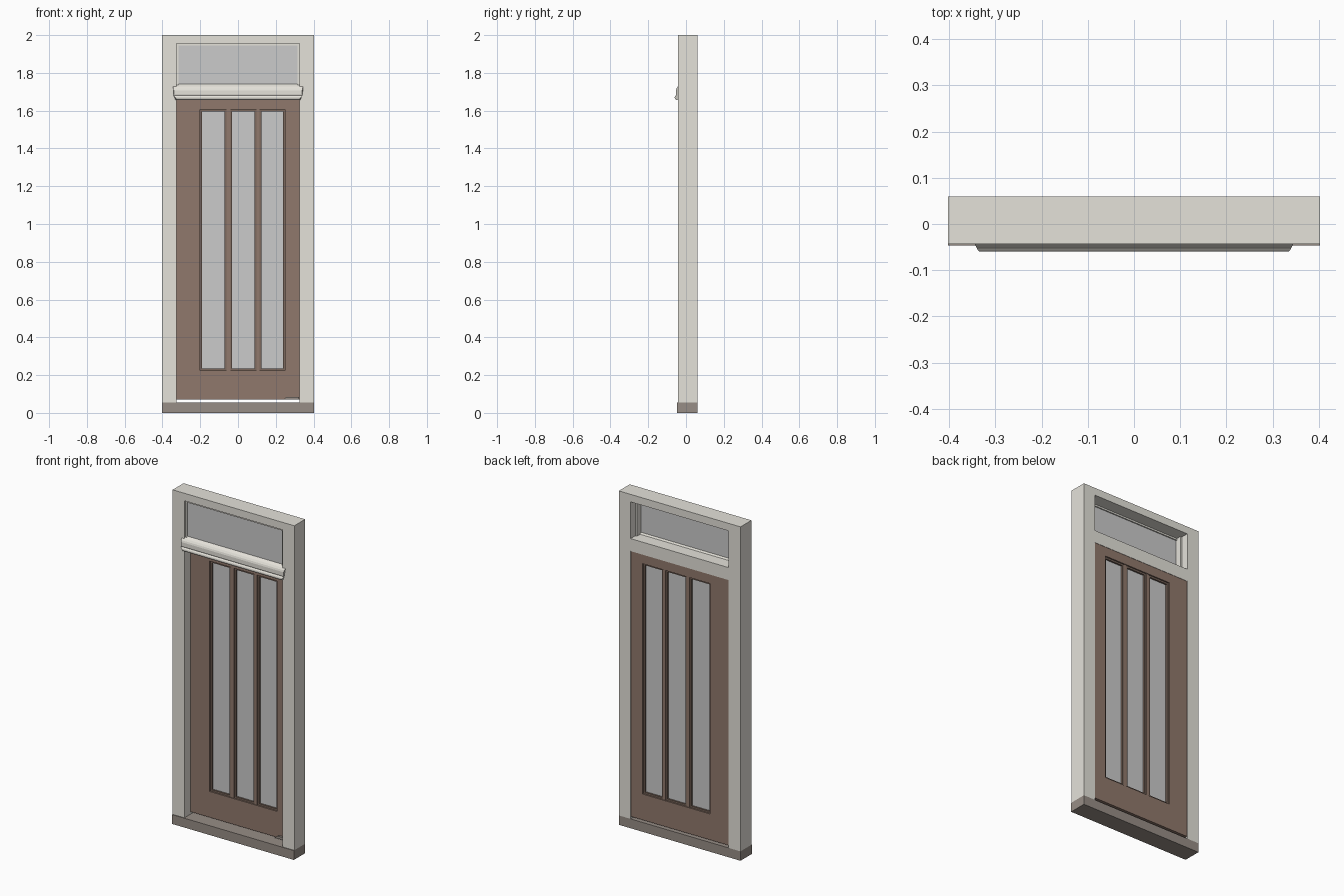
import bpy, bmesh, math
from mathutils import Vector

if "Cube" in bpy.data.objects:
    bpy.data.objects.remove(bpy.data.objects["Cube"])


def material(name, rgb):
    m = bpy.data.materials.new(name)
    m.diffuse_color = (*rgb, 1)
    m.use_nodes = True
    m.node_tree.nodes["Principled BSDF"].inputs["Base Color"].default_value = m.diffuse_color
    return m


PAINT = material("stone_paint", (0.78, 0.76, 0.70))
WOOD = material("dark_wood", (0.28, 0.19, 0.15))
BEAD = material("bead_wood", (0.20, 0.14, 0.11))
SILL = material("sill_stone", (0.31, 0.27, 0.24))
FRONT, BACK = -0.043, 0.06


def finish(name, bm, mat):
    bmesh.ops.recalc_face_normals(bm, faces=bm.faces)
    me = bpy.data.meshes.new(name)
    bm.to_mesh(me)
    bm.free()
    ob = bpy.data.objects.new(name, me)
    bpy.context.collection.objects.link(ob)
    if mat:
        me.materials.append(mat)
    return ob


def box(name, x, y, z, mat=None):
    bm = bmesh.new()
    bmesh.ops.create_cube(bm, size=1)
    for v in bm.verts:
        v.co = Vector([(r[0] + r[1]) / 2 + c * (r[1] - r[0]) for c, r in zip(v.co, (x, y, z))])
    return finish(name, bm, mat)


def extrude_x(name, profile, half, mat, taper=lambda y, z: 0):
    # (y, z) profile run along x, with optional end taper
    bm = bmesh.new()
    ends = [[bm.verts.new((s * (half - taper(y, z)), y, z)) for y, z in profile] for s in (-1, 1)]
    bm.faces.new(ends[0])
    bm.faces.new(ends[1][::-1])
    n = len(profile)
    for i in range(n):
        j = (i + 1) % n
        bm.faces.new((ends[0][i], ends[0][j], ends[1][j], ends[1][i]))
    return finish(name, bm, mat)


def ring(name, x, y, z, w, mat):
    # rectangular frame, w = member width
    bm = bmesh.new()
    loops = []
    for inset, yy in ((0, y[0]), (w, y[0]), (w, y[1]), (0, y[1])):
        a, b, c, d = x[0] + inset, x[1] - inset, z[0] + inset, z[1] - inset
        loops.append([bm.verts.new((px, yy, pz)) for px, pz in ((a, c), (b, c), (b, d), (a, d))])
    for i in range(4):
        p, q = loops[i], loops[(i + 1) % 4]
        for k in range(4):
            m = (k + 1) % 4
            bm.faces.new((p[k], p[m], q[m], q[k]))
    return finish(name, bm, mat)


# Outer frame
box("threshold", (-0.403, 0.403), (-0.047, BACK), (0, 0.056), SILL)
box("frame_head", (-0.403, 0.403), (FRONT, BACK), (1.955, 2.0), PAINT)
for side, s in (("left", -1), ("right", 1)):
    box("frame_post_" + side, sorted((s * 0.325, s * 0.403)), (FRONT, BACK), (0.056, 1.955), PAINT)
    box("transom_stop_" + side, sorted((s * 0.315, s * 0.325)), (-0.035, 0.015), (1.735, 1.955), PAINT)

# Transom bar with sloped front, top stop and glass
extrude_x("transom_bar", [(FRONT, 1.66), (BACK, 1.66), (BACK, 1.735), (-0.015, 1.735),
                          (-0.022, 1.745), (FRONT, 1.728)], 0.325, PAINT)
box("transom_head_stop", (-0.315, 0.315), (-0.035, -0.015), (1.945, 1.955), PAINT)
box("transom_glass", (-0.315, 0.315), (-0.028, -0.022), (1.738, 1.948))

# Drip moulding with a rounded nose
nose = [(-0.049 + 0.011 * math.cos(a), 1.669 + 0.012 * math.sin(a))
        for a in (math.radians(100 + i * 20) for i in range(9))]
drip = [(FRONT, 1.728), (-0.050, 1.718), (-0.053, 1.708), (-0.053, 1.686)] + nose + [(FRONT, 1.658)]
extrude_x("drip_moulding", drip, 0.345, PAINT,
          lambda y, z: max(0, (FRONT - y) * 0.5) + max(0, 1.675 - z) * 0.8)

# Door leaf: stiles and rails round the glazed opening
DF = 0.016
OX, OZ = (-0.2, 0.248), (0.225, 1.605)
box("door_stile_left", (-0.325, OX[0]), (DF, 0.058), (0.07, 1.66), WOOD)
box("door_stile_right", (OX[1], 0.325), (DF, 0.058), (0.07, 1.66), WOOD)
box("door_rail_bottom", OX, (DF, 0.058), (0.07, OZ[0]), WOOD)
box("door_rail_top", OX, (DF, 0.058), (OZ[1], 1.66), WOOD)

# Three lights with bars and beads
panes = [(-0.2, -0.062), (-0.041, 0.097), (0.114, 0.248)]
for i, px in enumerate(panes):
    ring(f"glazing_bead_{i}", px, (0.024, 0.05), OZ, 0.01, BEAD)
    box(f"door_glass_{i}", (px[0] + 0.006, px[1] - 0.006), (0.034, 0.040), (OZ[0] + 0.006, OZ[1] - 0.006))
for i in range(2):
    box(f"glazing_bar_{i}", (panes[i][1], panes[i + 1][0]), (0.019, 0.054), OZ, WOOD)

# Small wedge doorstop at the lower right corner
bm = bmesh.new()
outline = [(0.24, 0.07), (0.323, 0.07), (0.323, 0.085), (0.258, 0.085)]
f = bm.faces.new([bm.verts.new((x, 0.004, z)) for x, z in outline])
out = bmesh.ops.extrude_face_region(bm, geom=[f])
bmesh.ops.translate(bm, vec=(0, 0.014, 0), verts=[g for g in out["geom"] if isinstance(g, bmesh.types.BMVert)])
finish("corner_wedge", bm, SILL)
